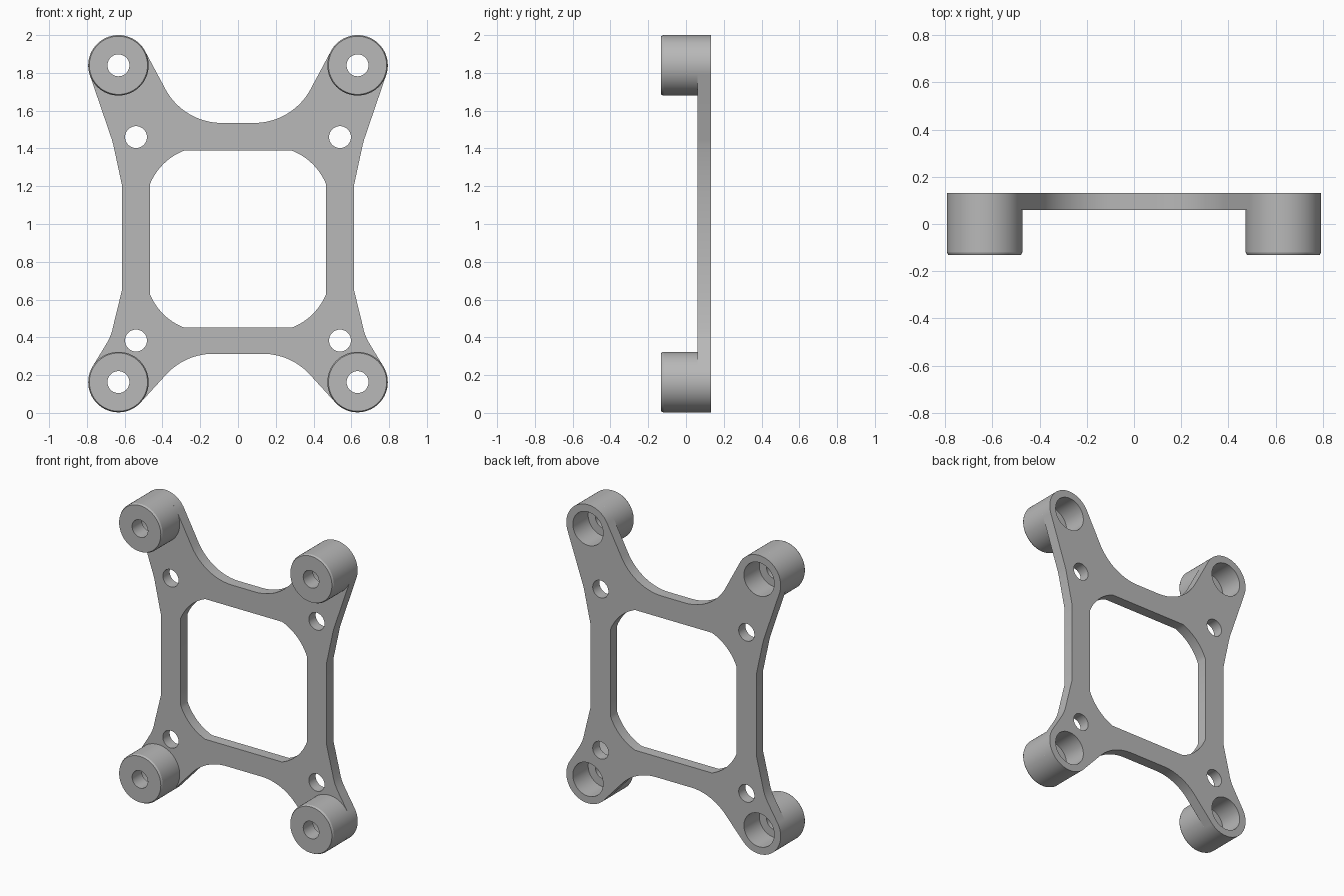
import bpy, bmesh
from math import sin, cos, pi, radians

cube = bpy.data.objects.get("Cube")
if cube:
    bpy.data.objects.remove(cube, do_unlink=True)

FRONT, PLATE_FRONT, BACK = -0.132, 0.06, 0.132
BOSS_X, BOSS_LOW, BOSS_HIGH, BOSS_R = 0.633, 0.163, 1.84, 0.16
BORE_R, HOLE_R, STEP_Y = 0.112, 0.058, -0.03
SEGMENTS = 64

grey = bpy.data.materials.new("Grey metal")
grey.use_nodes = True
colour = (0.48, 0.48, 0.48, 1)
grey.diffuse_color = colour
grey.node_tree.nodes["Principled BSDF"].inputs["Base Color"].default_value = colour


def arc(cx, cz, r, start, end, steps):
    """Points on an arc, angles in degrees."""
    angles = [radians(start + (end - start) * i / steps) for i in range(steps + 1)]
    return [(cx + r * cos(a), cz + r * sin(a)) for a in angles]


def circle(cx, cz, r):
    return arc(cx, cz, r, 0, 360, SEGMENTS)[:-1]


def mirrored(half):
    """Close a right-hand half outline with its mirror image."""
    return half + [(-x, z) for x, z in reversed(half)]


def finish(ob):
    """Merge seams, fix normals, shade and colour."""
    bm = bmesh.new()
    bm.from_mesh(ob.data)
    bmesh.ops.remove_doubles(bm, verts=bm.verts, dist=0.0002)
    bmesh.ops.recalc_face_normals(bm, faces=bm.faces)
    bm.to_mesh(ob.data)
    bm.free()
    ob.data.materials.clear()
    ob.data.materials.append(grey)
    bpy.ops.object.select_all(action='DESELECT')
    ob.select_set(True)
    bpy.context.view_layer.objects.active = ob
    bpy.ops.object.shade_smooth_by_angle(angle=radians(25))


# Plate outline: lower scoop, lower ear, waist, upper ear, upper scoop
outline = mirrored(
    arc(0.13, -0.027, 0.34, 90, 42, 16)
    + arc(BOSS_X, BOSS_LOW, BOSS_R, 226, 390, 32)
    + [(0.708, 0.347), (0.692, 0.374), (0.677, 0.404), (0.666, 0.436), (0.657, 0.475)]
    + [(0.613, 0.655), (0.613, 1.2)]
    + [(0.655, 1.395), (0.66, 1.418), (0.667, 1.445)]
    + arc(BOSS_X, BOSS_HIGH, BOSS_R, -19, 153, 32)
    + arc(0.085, 1.875, 0.34, -27, -90, 20))

# Window with rounded corners between straight sides
corner = arc(0.17, 1.09, 0.32, 69, 22, 12)
upper = [(x, z) for x, z in reversed(corner)]
lower = [(x, 1.84 - z) for x, z in corner]
window = mirrored(lower + upper)

loops = [outline, window]
for s in (-1, 1):
    loops += [circle(s * 0.54, z, HOLE_R) for z in (0.383, 1.46)]
    loops += [circle(s * BOSS_X, z, BORE_R) for z in (BOSS_LOW, BOSS_HIGH)]

# Plate: filled and extruded outline with holes
curve = bpy.data.curves.new("plate", 'CURVE')
curve.dimensions = '2D'
curve.fill_mode = 'BOTH'
curve.extrude = (BACK - PLATE_FRONT) / 2
for loop in loops:
    spline = curve.splines.new('POLY')
    spline.points.add(len(loop) - 1)
    for point, (x, z) in zip(spline.points, loop):
        point.co = (x, z, 0, 1)
    spline.use_cyclic_u = True
plate = bpy.data.objects.new("plate", curve)
bpy.context.collection.objects.link(plate)
plate.rotation_euler.x = pi / 2
plate.location.y = (BACK + PLATE_FRONT) / 2
bpy.ops.object.select_all(action='DESELECT')
plate.select_set(True)
bpy.context.view_layer.objects.active = plate
bpy.ops.object.convert(target='MESH')
finish(bpy.context.view_layer.objects.active)

# Standoff: turned profile of (radius, depth) with a stepped bore
profile = [(BOSS_R, PLATE_FRONT), (BOSS_R, FRONT + 0.012), (BOSS_R - 0.006, FRONT),
           (HOLE_R, FRONT), (HOLE_R, STEP_Y), (BORE_R, STEP_Y), (BORE_R, BACK)]


def standoff(name, x, z):
    bm = bmesh.new()
    rings = [[bm.verts.new((px, y, pz)) for px, pz in circle(0, 0, r)]
             for r, y in profile]
    for a, b in zip(rings, rings[1:]):
        for i in range(SEGMENTS):
            j = (i + 1) % SEGMENTS
            bm.faces.new((a[i], a[j], b[j], b[i]))
    # Hidden ring closing the part inside the plate
    for i in range(SEGMENTS):
        j = (i + 1) % SEGMENTS
        bm.faces.new((rings[-1][i], rings[-1][j], rings[0][j], rings[0][i]))
    mesh = bpy.data.meshes.new(name)
    bm.to_mesh(mesh)
    bm.free()
    ob = bpy.data.objects.new(name, mesh)
    bpy.context.collection.objects.link(ob)
    ob.location = (x, 0, z)
    finish(ob)


for side, s in (("left", 1), ("right", -1)):
    standoff("lower_standoff_" + side, s * BOSS_X, BOSS_LOW)
    standoff("upper_standoff_" + side, s * BOSS_X, BOSS_HIGH)
